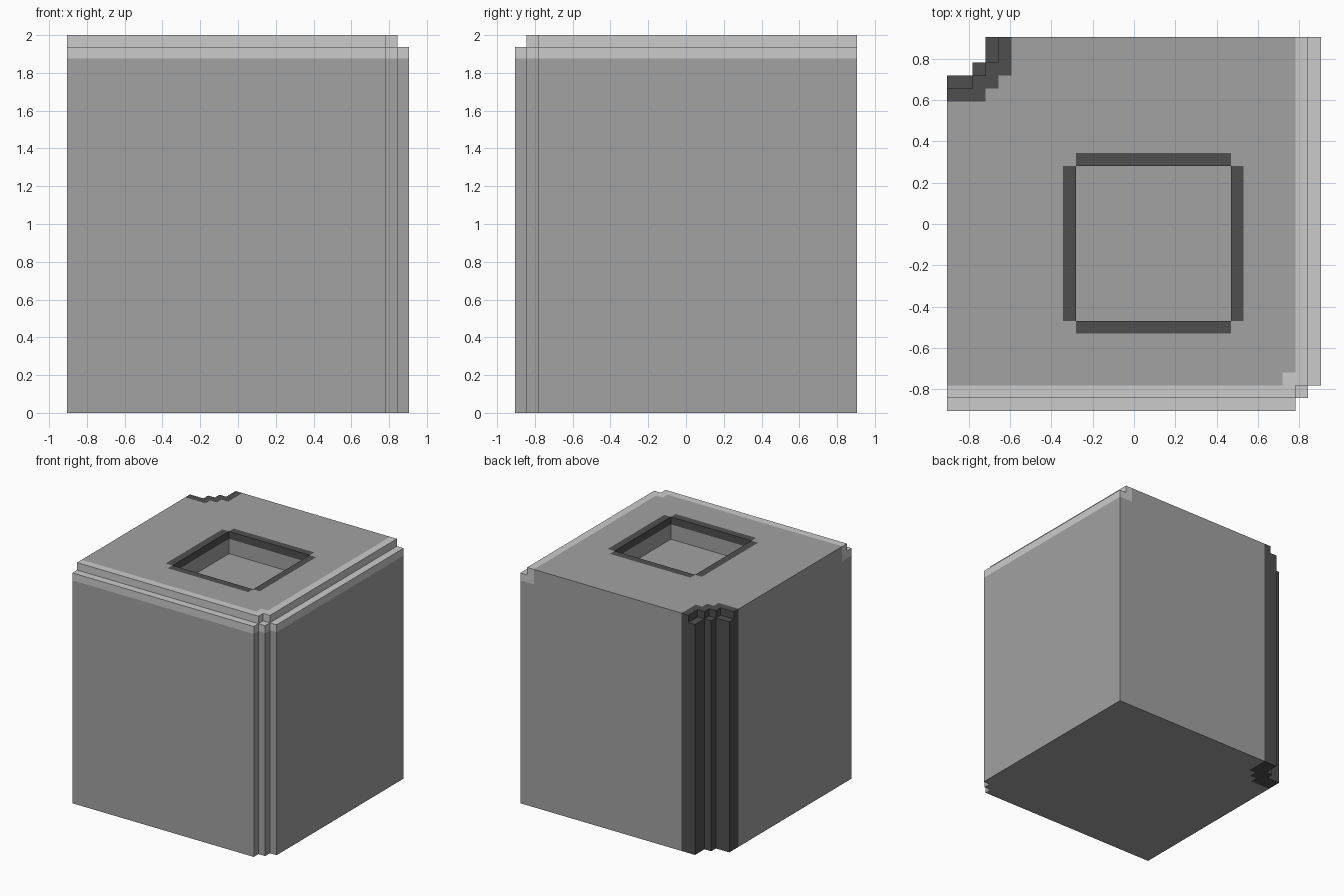
import bpy
import bmesh
from mathutils import Vector

if "Cube" in bpy.data.objects:
    bpy.data.objects.remove(bpy.data.objects["Cube"])

# Stone block on a 29 x 29 x 32 grid of small cells
CELL = 2 / 32
NX, NY, NZ = 29, 29, 32


def material(name, v):
    m = bpy.data.materials.new(name)
    m.diffuse_color = (v, v, v, 1)
    m.use_nodes = True
    m.node_tree.nodes["Principled BSDF"].inputs["Base Color"].default_value = m.diffuse_color
    return m


def solid(i, j, k):
    if not (0 <= i < NX and 0 <= j < NY and 0 <= k < NZ):
        return False
    p, q = NX - 1 - i, j              # distance from right and front sides
    a, b = i, NY - 1 - j              # distance from left and back sides
    top = k == NZ - 1
    # worn front right vertical edge
    if p + q <= 1:
        return False
    # worn top front and top right edges
    if top and (p == 0 or q == 0 or p + q <= 2):
        return False
    # chipped back left corner, one cell wider at the top
    if a <= 2 and b <= 2 and (a, b) != (2, 2):
        return False
    if top and ((a <= 1 and b <= 3) or (b <= 1 and a <= 3) or (a <= 2 and b <= 2)):
        return False
    # square recess in the top
    if 10 <= i < 22 and 7 <= j < 19 and k >= NZ - 3:
        return False
    return True


def colour(i, j, k):
    p, q, a, b = NX - 1 - i, j, i, NY - 1 - j
    # dark chip in the back left corner
    if max(a, b) <= 3 or (max(a, b) <= 4 and min(a, b) <= 2):
        return 2
    # dark rim of the recess, corners left plain
    in_x, in_y = 10 <= i < 22, 7 <= j < 19
    if k == NZ - 1 and ((i in (9, 22) and in_y) or (j in (6, 19) and in_x)):
        return 2
    # light worn edges
    if k >= NZ - 2 and (p <= 1 or q <= 1 or (p == 2 and q == 2)):
        return 1
    return 0


bm = bmesh.new()
verts = {}


def vert(c):
    if c not in verts:
        verts[c] = bm.verts.new(((c[0] - NX / 2) * CELL, (c[1] - NY / 2) * CELL, c[2] * CELL))
    return verts[c]


# Outer faces of the filled cells
for i in range(NX):
    for j in range(NY):
        for k in range(NZ):
            if not solid(i, j, k):
                continue
            for axis in range(3):
                for side in (0, 1):
                    n = [i, j, k]
                    n[axis] += 2 * side - 1
                    if solid(*n):
                        continue
                    u, w = (axis + 1) % 3, (axis + 2) % 3
                    ring = []
                    for du, dw in ((0, 0), (1, 0), (1, 1), (0, 1)):
                        c = [i, j, k]
                        c[axis] += side
                        c[u] += du
                        c[w] += dw
                        ring.append(vert(tuple(c)))
                    f = bm.faces.new(ring if side else ring[::-1])
                    f.material_index = colour(i, j, k)

# Merge flat areas of one colour
bm.normal_update()
bmesh.ops.dissolve_limit(bm, angle_limit=0.01, verts=bm.verts[:], edges=bm.edges[:],
                         delimit={'MATERIAL'})

mesh = bpy.data.meshes.new("stone_block")
bm.to_mesh(mesh)
bm.free()
for name, v in (("stone grey", 0.36), ("light worn edge", 0.60), ("dark chip", 0.078)):
    mesh.materials.append(material(name, v))
block = bpy.data.objects.new("stone_block", mesh)
bpy.context.collection.objects.link(block)
